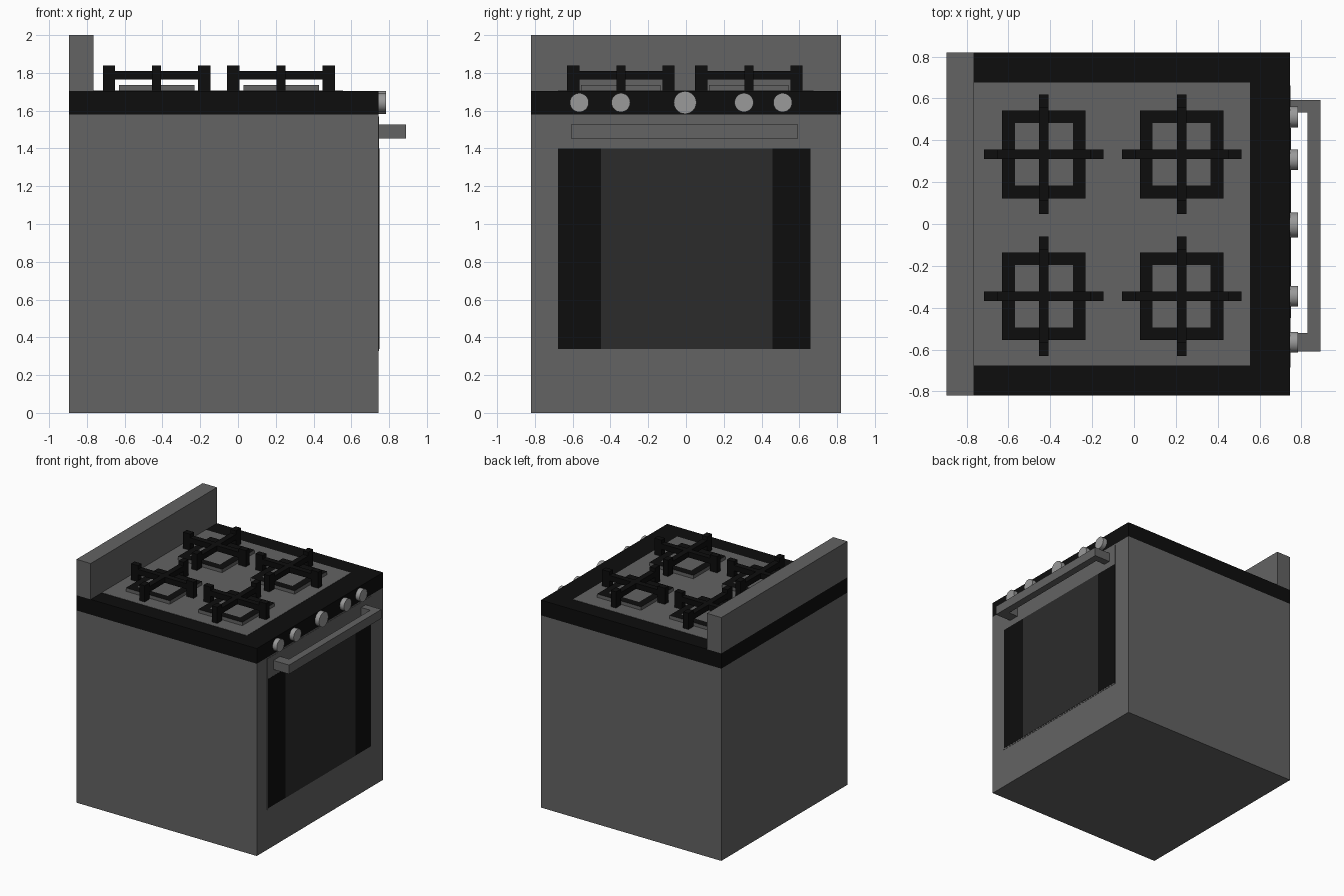
import bpy, bmesh, math

if "Cube" in bpy.data.objects:
    bpy.data.objects.remove(bpy.data.objects["Cube"])


def mat(name, v):
    m = bpy.data.materials.new(name)
    m.diffuse_color = (v, v, v, 1)
    m.use_nodes = True
    m.node_tree.nodes["Principled BSDF"].inputs["Base Color"].default_value = m.diffuse_color
    return m


STEEL = mat("steel", 0.125)
BLACK = mat("black_enamel", 0.004)
GLASS = mat("dark_glass", 0.024)
KNOB = mat("knob_metal", 0.32)


def add_box(bm, x0, x1, y0, y1, z0, z1):
    vs = bmesh.ops.create_cube(bm, size=1)["verts"]
    for v in vs:
        v.co = (x1 if v.co.x > 0 else x0,
                y1 if v.co.y > 0 else y0,
                z1 if v.co.z > 0 else z0)


def finish(name, bm, *mats):
    me = bpy.data.meshes.new(name)
    bm.to_mesh(me)
    bm.free()
    for m in mats:
        me.materials.append(m)
    ob = bpy.data.objects.new(name, me)
    bpy.context.collection.objects.link(ob)
    return ob


def boxes(name, m, *dims):
    bm = bmesh.new()
    for d in dims:
        add_box(bm, *d)
    return finish(name, bm, m)


XB, XF, Y = -0.895, 0.745, 0.82      # back, door side, half width
TOP = 1.705                          # cooktop height

# Body, cooktop slab and backsplash
boxes("oven_body", STEEL, (XB, XF, -Y, Y, 0, 1.58))
boxes("cooktop_trim", BLACK, (XB, XF, -Y, Y, 1.58, TOP))
boxes("cooktop_panel", STEEL, (-0.765, 0.555, -0.677, 0.675, TOP - 0.01, TOP + 0.002))
boxes("backsplash", STEEL, (XB, -0.765, -Y, Y, TOP, 2.0))

# Door: frame, black glass and central window
boxes("door_frame", STEEL, (XF - 0.01, XF + 0.002, -0.685, 0.662, 0.328, 1.57))
boxes("door_glass", BLACK, (XF - 0.01, XF + 0.003, -0.677, 0.66, 0.338, 1.40))
boxes("door_window", GLASS, (XF - 0.01, XF + 0.004, -0.45, 0.458, 0.338, 1.40))

# Handle: bar on two end brackets
boxes("door_handle", STEEL,
      (0.83, 0.89, -0.608, 0.592, 1.453, 1.527),
      (XF, 0.83, -0.608, -0.52, 1.453, 1.527),
      (XF, 0.83, 0.532, 0.592, 1.453, 1.527))

# Control knobs
for i, y in enumerate((-0.565, -0.345, -0.005, 0.307, 0.512)):
    r = 0.06 if i == 2 else 0.05
    bpy.ops.mesh.primitive_cylinder_add(vertices=32, radius=r, depth=0.045,
                                        location=(0.7605, y, 1.643),
                                        rotation=(0, math.pi / 2, 0))
    ob = bpy.context.object
    ob.name = f"knob_{i + 1}"
    ob.data.materials.append(KNOB)
    bpy.ops.object.shade_smooth_by_angle()

# Burners: plate with black rim, and a cross-shaped grate on four posts
L, P, W = 0.285, 0.065, 0.0235       # arm reach, post length, half bar width
n = 0
for cx in (-0.431, 0.228):
    for cy in (-0.345, 0.333):
        n += 1
        bm = bmesh.new()
        add_box(bm, cx - 0.2, cx + 0.2, cy - 0.21, cy + 0.21, TOP, 1.735)
        bm.normal_update()
        top = max(bm.faces, key=lambda f: f.calc_center_median().z)
        rim = bmesh.ops.inset_region(bm, faces=[top], thickness=0.087)["faces"]
        for f in rim:
            f.material_index = 1
        finish(f"burner_plate_{n}", bm, STEEL, BLACK)

        z0, z1 = 1.765, 1.81
        parts = [(cx - L, cx + L, cy - W, cy + W, z0, z1),
                 (cx - W, cx + W, cy - L, cy + L, z0, z1)]
        for s in (-L, L - P):
            parts.append((cx + s, cx + s + P, cy - W, cy + W, TOP, 1.84))
            parts.append((cx - W, cx + W, cy + s, cy + s + P, TOP, 1.84))
        boxes(f"grate_{n}", BLACK, *parts)
